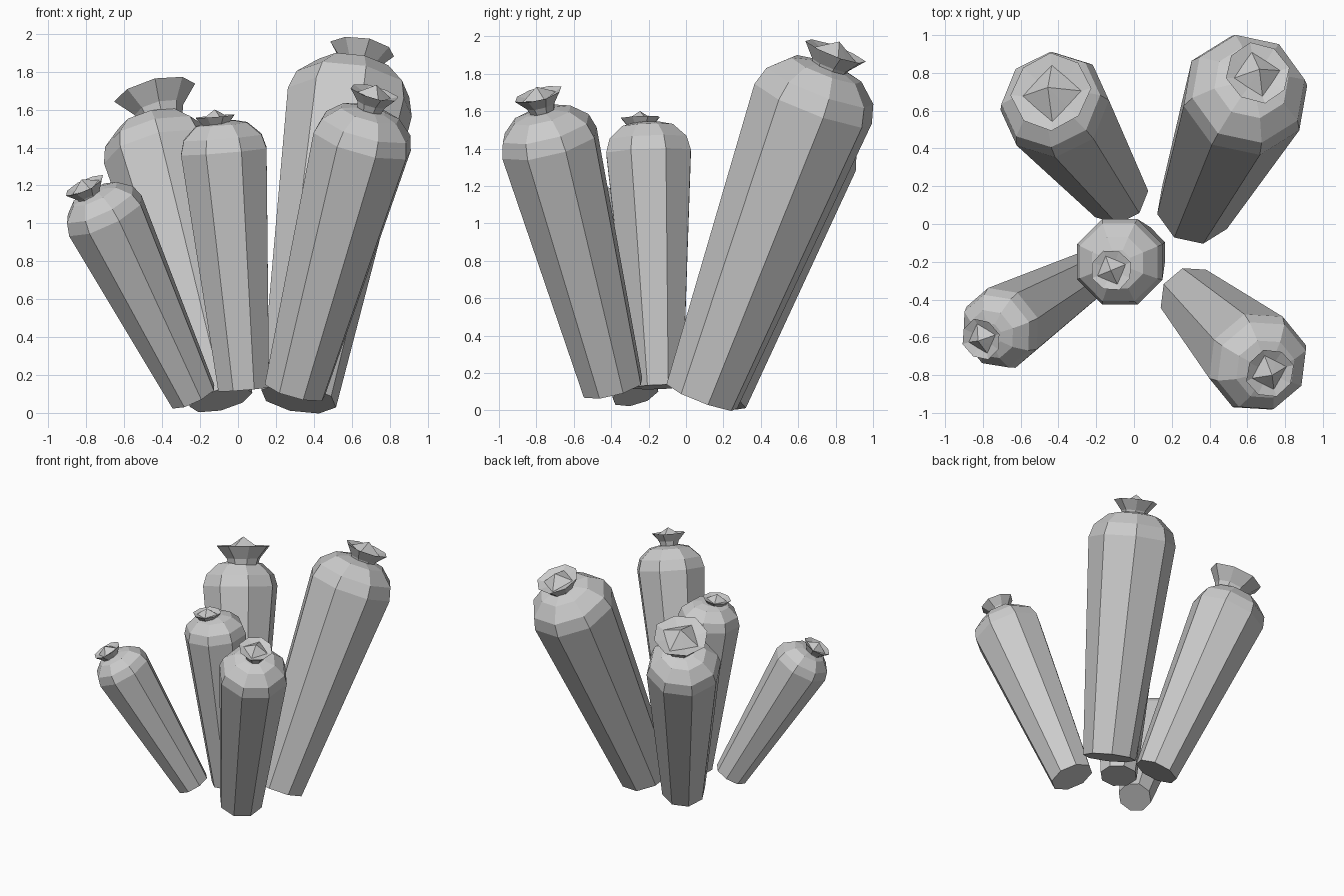
import bpy, bmesh, math
from mathutils import Vector

if "Cube" in bpy.data.objects:
    bpy.data.objects.remove(bpy.data.objects["Cube"])

SIDES = 8
grey = bpy.data.materials.new("plain_grey")
COLOR = (0.6, 0.6, 0.6, 1)
grey.use_nodes = True
grey.diffuse_color = COLOR
grey.node_tree.nodes["Principled BSDF"].inputs["Base Color"].default_value = COLOR


def lathe(name, center, axis, rings, turn, tip=None):
    """Flat-sided lathe along a tilted axis; rings are (radius, height, odd_scale)."""
    q = Vector((0, 0, 1)).rotation_difference(axis)
    bm = bmesh.new()

    def place(r, a, h):
        return bm.verts.new(center + q @ Vector((r * math.cos(a), r * math.sin(a), h)))

    loops = []
    for r, h, odd in rings:
        loops.append([place(r * (odd if i % 2 else 1), turn + math.tau * i / SIDES, h)
                      for i in range(SIDES)])
    for low, high in zip(loops, loops[1:]):
        for i in range(SIDES):
            j = (i + 1) % SIDES
            bm.faces.new((low[i], low[j], high[j], high[i]))
    bm.faces.new(loops[0][::-1])
    if tip is None:
        bm.faces.new(loops[-1])
    else:
        peak = place(0, 0, tip)
        for i in range(SIDES):
            bm.faces.new((loops[-1][i], loops[-1][(i + 1) % SIDES], peak))
    mesh = bpy.data.meshes.new(name)
    bm.to_mesh(mesh)
    bm.free()
    mesh.materials.append(grey)
    obj = bpy.data.objects.new(name, mesh)
    bpy.context.collection.objects.link(obj)


def column(name, base, base_r, shoulder, r, crown, crown_r, turn):
    base, shoulder, crown = Vector(base), Vector(shoulder), Vector(crown)
    axis = (shoulder - base).normalized()
    length = (shoulder - base).length
    # Tapered stem with a rounded shoulder
    lathe(name + "_stem", base, axis, [
        (base_r, 0, 1), (r, length, 1), (r * 0.91, length + r * 0.3, 1),
        (r * 0.6, length + r * 0.58, 1), (r * 0.3, length + r * 0.65, 1)], turn)
    # Flared crown with a pointed centre
    c = crown_r
    lathe(name + "_crown", crown, axis, [
        (c * 0.5, -c * 0.75, 1), (c * 0.6, -c * 0.45, 1), (c, 0, 0.96),
        (c * 0.72, -c * 0.12, 0.72)], turn, c * 0.32)


column("tall_back_left", (0.32, 0.085, 0.075), 0.205, (0.59, 0.68, 1.64), 0.34,
       (0.655, 0.8, 1.92), 0.175, 0.2)
column("back_right", (-0.09, 0.16, 0.07), 0.17, (-0.42, 0.63, 1.38), 0.295,
       (-0.44, 0.7, 1.69), 0.22, 0.05)
column("middle", (0.03, -0.15, 0.125), 0.145, (-0.075, -0.2, 1.38), 0.245,
       (-0.12, -0.245, 1.565), 0.112, 0.39)
column("front_left", (0.3, -0.39, 0.12), 0.17, (0.655, -0.73, 1.43), 0.275,
       (0.72, -0.79, 1.69), 0.135, 0.3)
column("front_right", (-0.235, -0.27, 0.085), 0.13, (-0.7, -0.55, 1.04), 0.225,
       (-0.81, -0.61, 1.2), 0.115, 0.3)
